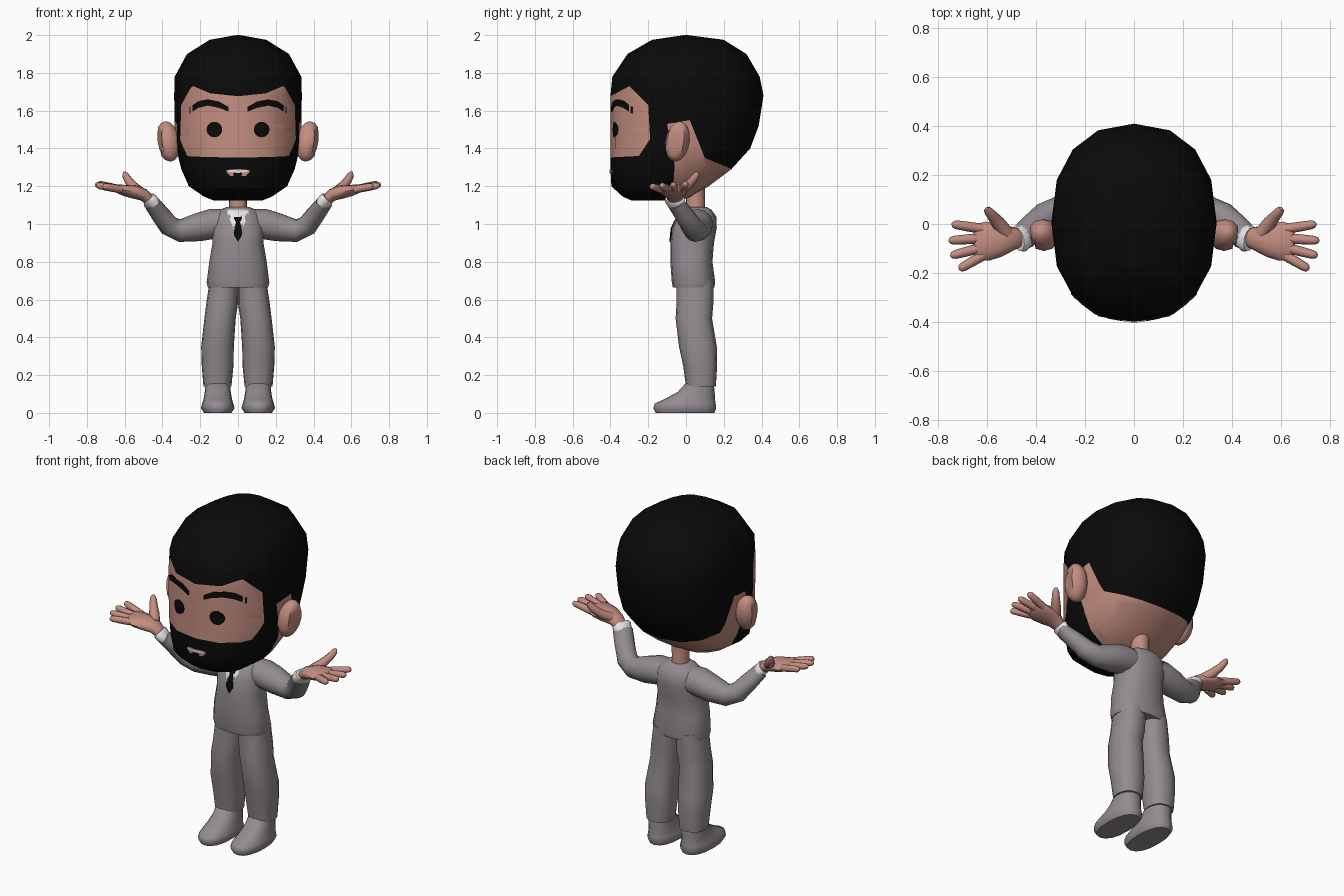
import bpy, bmesh, math
from mathutils import Vector
from mathutils.bvhtree import BVHTree

cube = bpy.data.objects.get("Cube")
if cube:
    bpy.data.objects.remove(cube, do_unlink=True)


def material(name, color):
    m = bpy.data.materials.new(name)
    m.use_nodes = True
    m.diffuse_color = (*color, 1)
    bsdf = m.node_tree.nodes["Principled BSDF"]
    bsdf.inputs["Base Color"].default_value = (*color, 1)
    bsdf.inputs["Roughness"].default_value = 0.8
    return m


SKIN = material("skin", (0.55, 0.27, 0.22))
BLACK = material("black hair", (0.003, 0.003, 0.003))
SUIT = material("grey suit", (0.29, 0.26, 0.28))
WHITE = material("white cloth", (0.8, 0.8, 0.78))


def finish(name, bm, *mats, angle=50):
    bmesh.ops.recalc_face_normals(bm, faces=bm.faces[:])
    mesh = bpy.data.meshes.new(name)
    bm.to_mesh(mesh)
    bm.free()
    obj = bpy.data.objects.new(name, mesh)
    bpy.context.collection.objects.link(obj)
    for m in mats:
        mesh.materials.append(m)
    bpy.ops.object.select_all(action="DESELECT")
    obj.select_set(True)
    bpy.context.view_layer.objects.active = obj
    bpy.ops.object.shade_smooth_by_angle(angle=math.radians(angle))
    return obj


def skin_rings(rings):
    """Bridge a list of equal point rings and cap both ends."""
    bm = bmesh.new()
    rows = [[bm.verts.new(p) for p in ring] for ring in rings]
    n = len(rows[0])
    for a, b in zip(rows, rows[1:]):
        for i in range(n):
            j = (i + 1) % n
            bm.faces.new((a[i], a[j], b[j], b[i]))
    bm.faces.new(rows[0])
    bm.faces.new(rows[-1])
    return bm


def stack(levels, power=2.0, sides=16):
    """Level rings from (z, x0, x1, y0, y1), as rounded boxes."""
    def bend(v):
        return math.copysign(abs(v) ** (2 / power), v)
    rings = []
    for z, x0, x1, y0, y1 in levels:
        ring = []
        for i in range(sides):
            t = math.tau * i / sides
            ring.append(((x0 + x1) / 2 + (x1 - x0) / 2 * bend(math.sin(t)),
                         (y0 + y1) / 2 - (y1 - y0) / 2 * bend(math.cos(t)), z))
        rings.append(ring)
    return skin_rings(rings)


def tube(path, sides=12):
    """Sweep along (x, y, z, side radius, up radius)."""
    pts = [Vector(p[:3]) for p in path]
    rings = []
    for i, p in enumerate(path):
        along = (pts[min(i + 1, len(pts) - 1)] - pts[max(i - 1, 0)]).normalized()
        side = along.cross(Vector((0, 0, 1))).normalized()
        up = side.cross(along)
        rings.append([pts[i] + side * p[3] * math.cos(math.tau * k / sides)
                      + up * p[4] * math.sin(math.tau * k / sides) for k in range(sides)])
    return skin_rings(rings)


def flip(path, s):
    return [(s * p[0], *p[1:]) for p in path]


def plate(name, target, columns, mat, lift=0.003, rows=3):
    """Thin plate laid on the front of target, from columns (x, z low, z high)."""
    tree = BVHTree.FromPolygons([v.co for v in target.data.vertices],
                                [p.vertices for p in target.data.polygons])
    bm = bmesh.new()
    grid = []
    for x, lo, hi in columns:
        col = []
        for r in range(rows + 1):
            z = lo + (hi - lo) * r / rows
            hit = tree.ray_cast(Vector((x, -2, z)), Vector((0, 1, 0)))[0]
            y = hit.y if hit else 0
            col.append((bm.verts.new((x, y - lift, z)), bm.verts.new((x, y + 0.004, z))))
        grid.append(col)
    last = len(grid) - 1
    for i in range(last):
        for r in range(rows):
            q = (grid[i][r], grid[i + 1][r], grid[i + 1][r + 1], grid[i][r + 1])
            for layer in (0, 1):
                bm.faces.new([v[layer] for v in q])
    # close the rim
    rim = [c[0] for c in grid] + grid[-1][1:] + [c[-1] for c in grid[-2::-1]] + grid[0][-2:0:-1]
    for a, b in zip(rim, rim[1:] + rim[:1]):
        bm.faces.new((a[0], b[0], b[1], a[1]))
    return finish(name, bm, mat)


def inside(y, z, poly):
    odd = False
    for (y0, z0), (y1, z1) in zip(poly, poly[1:] + poly[:1]):
        if (z0 > z) != (z1 > z) and y < y0 + (z - z0) * (y1 - y0) / (z1 - z0):
            odd = not odd
    return odd


# Head: black hair and beard, with skin regions cut along their side outlines
bm = stack([(z, -w, w, f, b) for z, w, f, b in (
    (1.125, .13, -.29, -.03), (1.145, .18, -.335, .03), (1.2, .26, -.395, .12),
    (1.29, .3, -.4, .24), (1.4, .328, -.4, .34), (1.52, .335, -.4, .385),
    (1.68, .338, -.4, .41), (1.78, .335, -.39, .39), (1.9, .27, -.31, .32),
    (1.975, .15, -.18, .2), (2.0, .01, -.01, .01))], power=2.3)
face_patch = [(-.45, 1.65), (-.3, 1.73), (-.2, 1.63), (-.19, 1.45), (-.25, 1.36), (-.45, 1.35)]
nape_patch = [(-.08, 1.0), (-.06, 1.31), (-.1, 1.53), (.02, 1.55), (.1, 1.35), (.245, 1.29), (.4, 1.25)]
for patch in (face_patch, nape_patch):
    for (y0, z0), (y1, z1) in zip(patch, patch[1:]):
        bmesh.ops.bisect_plane(bm, geom=bm.verts[:] + bm.edges[:] + bm.faces[:], dist=1e-5,
                               plane_co=(0, y0, z0), plane_no=(0, z1 - z0, y0 - y1))
for f in bm.faces:
    c = f.calc_center_median()
    f.material_index = int(inside(c.y, c.z, face_patch) or inside(c.y, c.z, nape_patch))
head = finish("head", bm, BLACK, SKIN, angle=60)

# Mouth
plate("lower_lip", head, [(-.06, 1.272, 1.285), (-.04, 1.254, 1.288), (.04, 1.254, 1.288),
                          (.06, 1.272, 1.285)], SKIN)
plate("teeth", head, [(-.05, 1.276, 1.286), (0, 1.27, 1.288), (.05, 1.276, 1.286)], WHITE, lift=.005)

# Neck and jacket body
finish("neck", stack([(1.03, -.055, .055, -.005, .11), (1.1, -.047, .047, 0, .1),
                      (1.2, -.05, .05, 0, .1)]), SKIN)
jacket = finish("jacket", stack([(z, -w, w, f, b) for z, w, f, b in (
    (.665, .16, -.07, .15), (.69, .166, -.075, .155), (.8, .152, -.083, .14),
    (.9, .135, -.083, .148), (.98, .138, -.075, .163), (1.04, .125, -.045, .16),
    (1.075, .095, -.015, .135), (1.09, .06, .0, .11))], power=2.4), SUIT)

# Shirt and tie
plate("shirt", jacket, [(-.055, 1.052, 1.074), (-.03, .99, 1.078), (0, .915, 1.078),
                        (.03, .99, 1.078), (.055, 1.052, 1.074)], WHITE, rows=5)
plate("tie_blade", jacket, [(-.021, .94, .955), (-.01, .922, 1.012), (0, .905, 1.015),
                            (.01, .922, 1.012), (.021, .94, .955)], BLACK, lift=.006)
plate("tie_knot", jacket, [(-.02, 1.026, 1.036), (-.008, 1.005, 1.038), (.008, 1.005, 1.038),
                           (.02, 1.026, 1.036)], BLACK, lift=.006)

for s, tag in ((1, "left"), (-1, "right")):
    # Ears, with a dished outer side
    bm = bmesh.new()
    bmesh.ops.create_uvsphere(bm, u_segments=12, v_segments=8, radius=1)
    for v in bm.verts:
        x, y, z = v.co
        if x > .8 and y < .4:
            x -= .3
        v.co = (s * (.37 + .064 * x + .012 * z), -.045 + .065 * y + .012 * z, 1.437 + .107 * z)
    finish(tag + "_ear", bm, SKIN)

    # Eyes and brows
    eye = [math.pi * (k + .15) / 12.3 for k in range(13)]
    plate(tag + "_eye", head, [(s * .125 + .041 * math.cos(t), 1.5 - .041 * math.sin(t),
                               1.5 + .041 * math.sin(t)) for t in eye], BLACK)
    plate(tag + "_brow", head, flip([(.05, 1.595, 1.62), (.1, 1.615, 1.648), (.16, 1.627, 1.66),
                                    (.21, 1.615, 1.65), (.257, 1.585, 1.618)], s), BLACK, lift=.006)

    # Sleeve, shirt cuff and palm
    finish(tag + "_sleeve", tube(flip([
        (.05, .06, 1.0, .08, .078), (.14, .06, 1.0, .085, .08), (.21, .06, .983, .078, .075),
        (.31, .05, .965, .062, .06), (.365, .03, .99, .058, .056), (.41, -.01, 1.05, .056, .048),
        (.455, -.055, 1.11, .055, .038)], s)), SUIT)
    finish(tag + "_cuff", tube(flip([(.445, -.05, 1.1, .05, .034), (.466, -.06, 1.13, .057, .038),
                                     (.474, -.062, 1.138, .05, .034)], s)), WHITE)
    finish(tag + "_palm", tube(flip([
        (.46, -.055, 1.12, .035, .026), (.5, -.06, 1.155, .05, .034), (.55, -.065, 1.17, .07, .036),
        (.6, -.07, 1.178, .08, .03), (.64, -.075, 1.187, .074, .022),
        (.655, -.075, 1.19, .05, .012)], s)), SKIN)

    # Fingers and thumb
    for k, (base_y, tip) in enumerate(((-.02, (.745, 0, 1.215)), (-.058, (.757, -.068, 1.21)),
                                       (-.096, (.75, -.13, 1.205)), (-.13, (.715, -.185, 1.2)))):
        a, b = Vector((.62, base_y, 1.183)), Vector(tip)
        path = [(*a.lerp(b, t), r, r) for t, r in
                ((0, .021), (.5, .02), (.85, .018), (.96, .013), (1, .005))]
        finish(f"{tag}_finger_{k + 1}", tube(flip(path, s), 8), SKIN)
    finish(tag + "_thumb", tube(flip([
        (.52, -.04, 1.17, .03, .028), (.555, .005, 1.2, .028, .026), (.58, .035, 1.23, .022, .022),
        (.597, .055, 1.26, .018, .018), (.602, .063, 1.275, .007, .007)], s), 8), SKIN)

    # Trouser leg and shoe
    leg = [(.7, 0, .15, -.05, .145), (.58, 0, .168, -.05, .145), (.5, .012, .178, -.055, .138),
           (.35, .022, .195, -.037, .163), (.25, .024, .192, -.015, .165), (.14, .035, .183, 0, .158)]
    shoe = [(0, .035, .18, -.16, .15), (.025, .018, .196, -.173, .16), (.05, .025, .19, -.165, .157),
            (.075, .032, .182, -.11, .153), (.11, .038, .176, -.045, .152), (.17, .045, .172, .01, .145)]
    for name, levels in (("trouser_leg", leg), ("shoe", shoe)):
        sided = [(z, min(s * a, s * b), max(s * a, s * b), f, g) for z, a, b, f, g in levels]
        finish(f"{tag}_{name}", stack(sided, power=2.3), SUIT)
